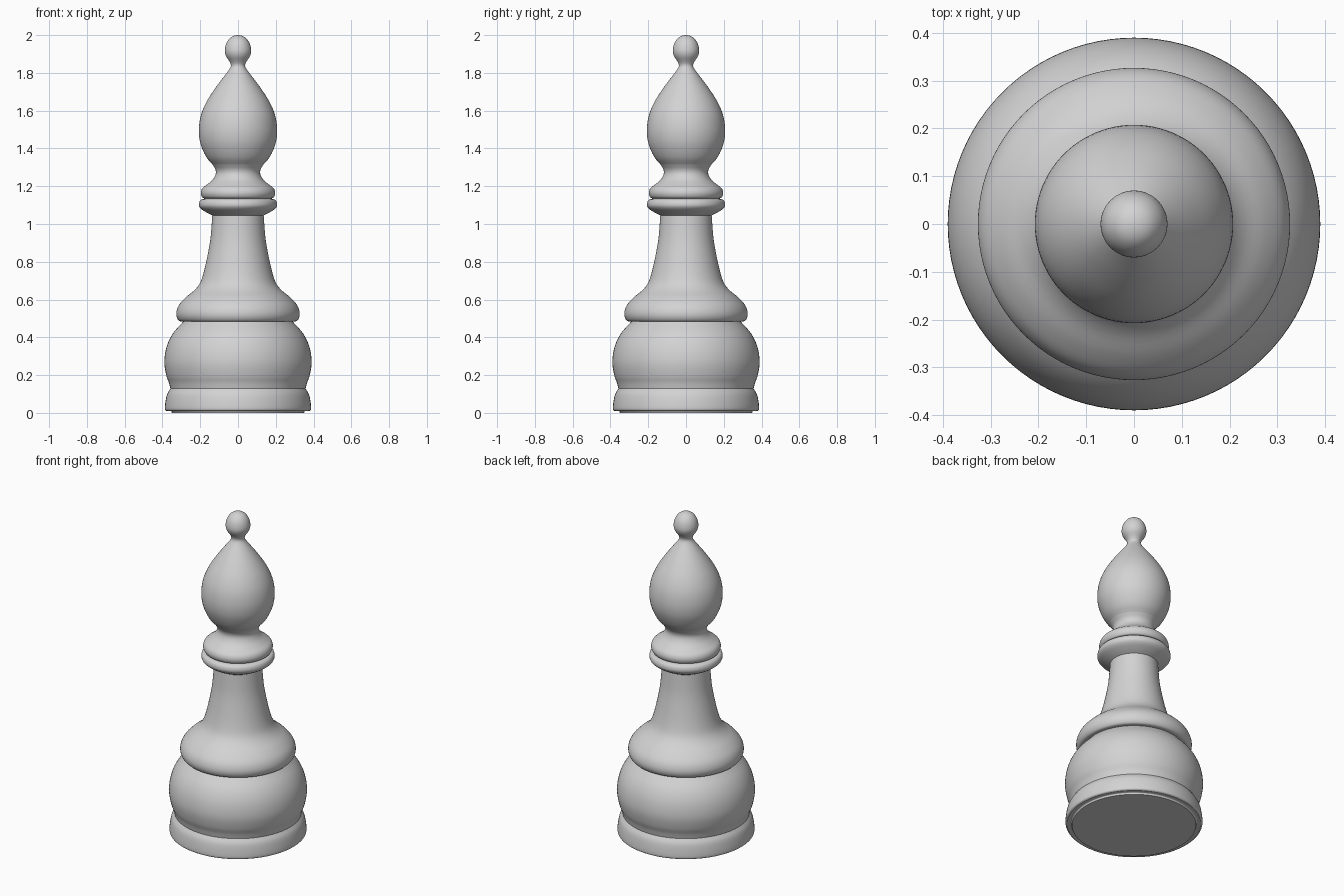
import bpy
import bmesh
import math
from mathutils import Vector

SIDES = 96
STEPS = 4

default_cube = bpy.data.objects.get("Cube")
if default_cube:
    bpy.data.objects.remove(default_cube, do_unlink=True)

# One plain finish for the whole piece
finish = bpy.data.materials.new("light_grey")
finish.use_nodes = True
grey = (0.65, 0.65, 0.65, 1)
finish.diffuse_color = grey
finish.node_tree.nodes["Principled BSDF"].inputs["Base Color"].default_value = grey


def end_guide(end, neighbour):
    """Extra point past the end of a profile, mirrored when it meets the axis."""
    if end.x == 0:
        return Vector((-neighbour.x, neighbour.y))
    return end * 2 - neighbour


def smooth_profile(points):
    """Pass a Catmull-Rom curve through (radius, height) points."""
    pts = [Vector(p) for p in points]
    pts = [end_guide(pts[0], pts[1])] + pts + [end_guide(pts[-1], pts[-2])]
    curve = []
    for a, b, c, d in zip(pts, pts[1:], pts[2:], pts[3:]):
        for step in range(STEPS):
            t = step / STEPS
            curve.append(b + (c - a) * (t / 2)
                         + (a * 2 - b * 5 + c * 4 - d) * (t * t / 2)
                         + (b * 3 - a - c * 3 + d) * (t ** 3 / 2))
    curve.append(pts[-2])
    return curve


def lathe(name, points):
    """Turn a profile, listed from bottom to top, around the z axis."""
    bm = bmesh.new()
    rings = []
    for radius, height in smooth_profile(points):
        ring = []
        for side in range(SIDES):
            angle = math.tau * side / SIDES
            ring.append(bm.verts.new((radius * math.cos(angle),
                                      radius * math.sin(angle), height)))
        rings.append(ring)
    for low, high in zip(rings, rings[1:]):
        for side in range(SIDES):
            following = (side + 1) % SIDES
            face = bm.faces.new((low[side], low[following],
                                 high[following], high[side]))
            face.smooth = True
    bmesh.ops.remove_doubles(bm, verts=bm.verts, dist=0.00001)
    mesh = bpy.data.meshes.new(name)
    bm.to_mesh(mesh)
    bm.free()
    mesh.materials.append(finish)
    part = bpy.data.objects.new(name, mesh)
    bpy.context.collection.objects.link(part)
    return part


# Flat underside and its small bevelled step
lathe("underside", [(0, 0), (.35, 0)])
lathe("bottom_step", [(.35, 0), (.355, .01), (.378, .01)])

# Foot moulding and the rounded bowl above it
lathe("foot", [(.378, .01), (.387, .02), (.384, .06), (.375, .1), (.358, .128)])
lathe("bowl", [(.358, .128), (.366, .16), (.38, .2), (.39, .27), (.378, .35),
               (.345, .42), (.29, .483)])

# Skirt ring sweeping up into the slender stem
lathe("skirt_and_stem", [(.29, .483), (.312, .487), (.325, .51), (.325, .54),
                         (.31, .575), (.275, .613), (.23, .65), (.2, .69),
                         (.18, .75), (.16, .84), (.145, .93), (.136, 1.045)])

# Two collar rings separated by a groove
lathe("lower_collar", [(.136, 1.045), (.165, 1.06), (.195, 1.08), (.207, 1.1),
                       (.2, 1.125), (.175, 1.135)])
lathe("upper_collar", [(.175, 1.135), (.19, 1.142), (.197, 1.165), (.188, 1.19),
                       (.16, 1.212), (.133, 1.236), (.118, 1.265), (.12, 1.29),
                       (.135, 1.315)])

# Teardrop head with the bead on top
lathe("head_and_finial", [(.135, 1.315), (.165, 1.35), (.19, 1.4), (.204, 1.45),
                          (.207, 1.51), (.195, 1.58), (.165, 1.65), (.12, 1.72),
                          (.075, 1.78), (.045, 1.82), (.038, 1.84), (.045, 1.86),
                          (.064, 1.89), (.07, 1.92), (.06, 1.96), (.035, 1.99),
                          (0, 2)])
